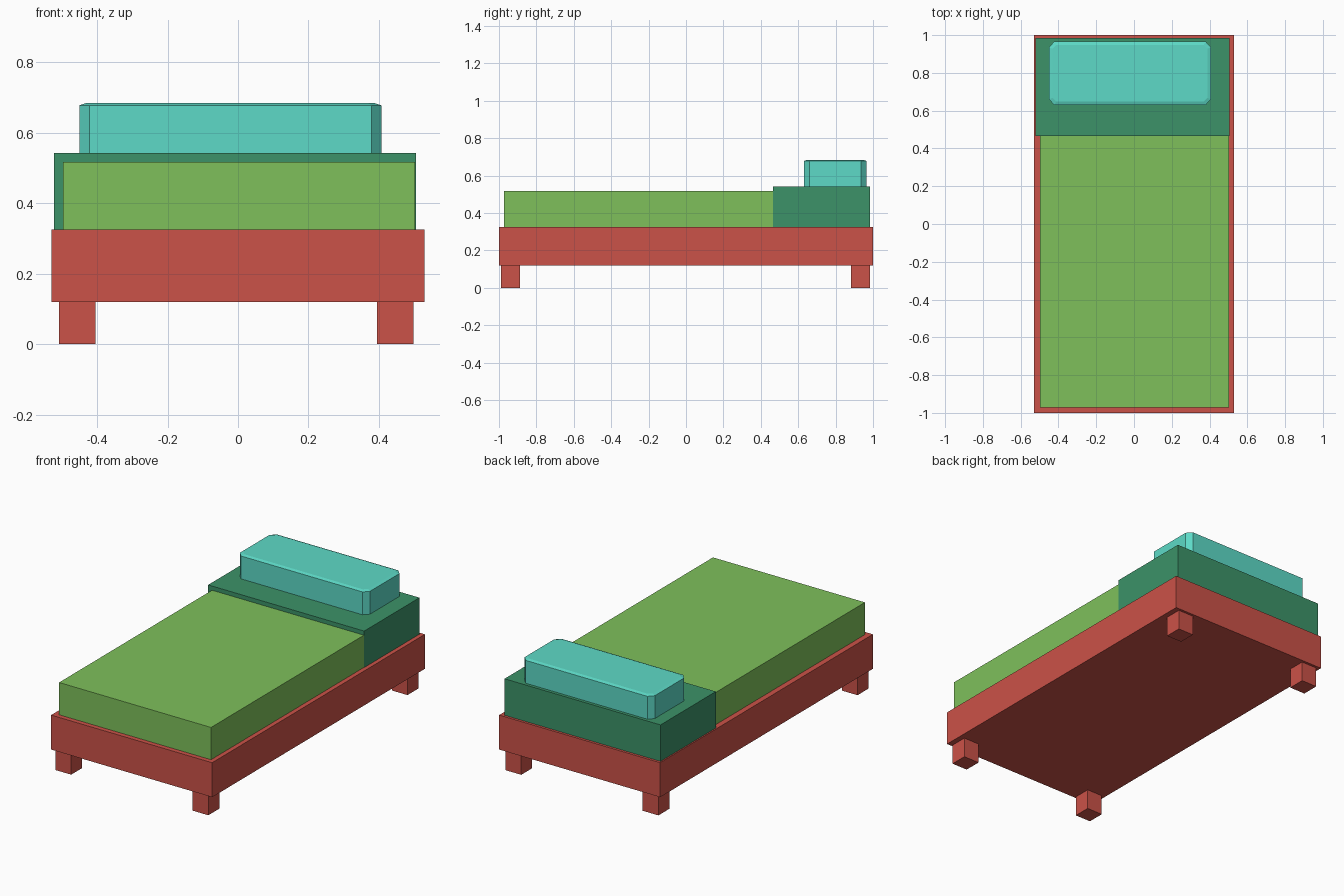
import bpy, bmesh

if "Cube" in bpy.data.objects:
    bpy.data.objects.remove(bpy.data.objects["Cube"])


def material(name, rgb):
    m = bpy.data.materials.new(name)
    m.diffuse_color = (*rgb, 1)
    m.use_nodes = True
    m.node_tree.nodes["Principled BSDF"].inputs["Base Color"].default_value = m.diffuse_color
    return m


red = material("red", (0.60, 0.085, 0.065))
light_green = material("light_green", (0.21, 0.53, 0.105))
dark_green = material("dark_green", (0.045, 0.29, 0.14))
teal = material("teal", (0.11, 0.70, 0.57))


def finish(name, bm, mat):
    bmesh.ops.recalc_face_normals(bm, faces=bm.faces)
    mesh = bpy.data.meshes.new(name)
    bm.to_mesh(mesh)
    bm.free()
    mesh.materials.append(mat)
    ob = bpy.data.objects.new(name, mesh)
    bpy.context.collection.objects.link(ob)
    return ob


def box(name, x, y, z, mat):
    bm = bmesh.new()
    bmesh.ops.create_cube(bm, size=1)
    for v in bm.verts:
        v.co = [lo if c < 0 else hi for c, (lo, hi) in zip(v.co, (x, y, z))]
    return finish(name, bm, mat)


# Bed frame
box("bed_frame", (-0.53, 0.53), (-1, 1), (0.12, 0.325), red)

# Four block legs
for side, x in (("left", (-0.508, -0.405)), ("right", (0.395, 0.498))):
    for end, y in (("front", (-0.99, -0.887)), ("back", (0.882, 0.985))):
        box(f"{end}_{side}_leg", x, y, (0, 0.12), red)

# Mattress and the slightly higher sheet at the head
box("mattress", (-0.497, 0.503), (-0.972, 0.465), (0.325, 0.517), light_green)
box("head_sheet", (-0.522, 0.505), (0.465, 0.985), (0.325, 0.542), dark_green)


# Pillow: chamfered rectangle rings with a shallow bevel around the top
def pillow_ring(bm, z, inset, cx=0.028, cy=0.03):
    x0, x1, y0, y1 = -0.45 + inset, 0.407 - inset, 0.63 + inset, 0.966 - inset
    pts = [(x0 + cx, y0), (x1 - cx, y0), (x1, y0 + cy), (x1, y1 - cy),
           (x1 - cx, y1), (x0 + cx, y1), (x0, y1 - cy), (x0, y0 + cy)]
    return [bm.verts.new((px, py, z)) for px, py in pts]


bm = bmesh.new()
rings = [pillow_ring(bm, 0.542, 0), pillow_ring(bm, 0.678, 0),
         pillow_ring(bm, 0.684, 0.018, 0.02, 0.02)]
for a, b in zip(rings, rings[1:]):
    for i in range(8):
        j = (i + 1) % 8
        bm.faces.new((a[i], a[j], b[j], b[i]))
bm.faces.new(rings[0][::-1])
bm.faces.new(rings[-1])
finish("pillow", bm, teal)
